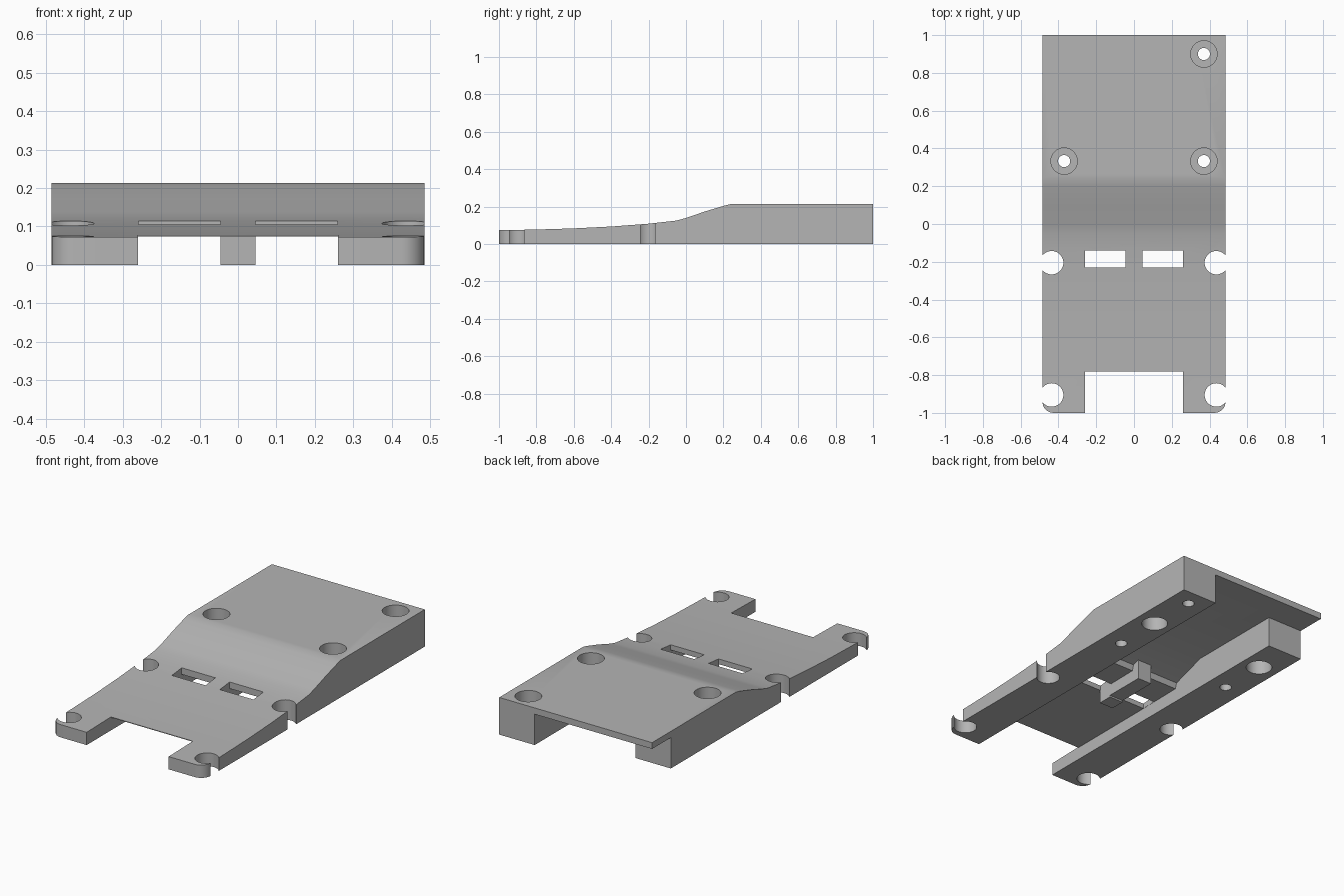
import bpy
import bmesh
from mathutils import Matrix, Vector

cube = bpy.data.objects.get("Cube")
if cube:
    bpy.data.objects.remove(cube, do_unlink=True)

grey = bpy.data.materials.new("matte grey")
grey.use_nodes = True
grey.diffuse_color = (0.46, 0.46, 0.46, 1)
grey.node_tree.nodes["Principled BSDF"].inputs["Base Color"].default_value = grey.diffuse_color


def make_object(name, bm):
    bmesh.ops.recalc_face_normals(bm, faces=bm.faces)
    mesh = bpy.data.meshes.new(name)
    bm.to_mesh(mesh)
    bm.free()
    mesh.materials.append(grey)
    obj = bpy.data.objects.new(name, mesh)
    bpy.context.collection.objects.link(obj)
    return obj


def side_profile(points, x0, x1):
    """Extrude a closed (y, z) outline along x."""
    bm = bmesh.new()
    face = bm.faces.new([bm.verts.new((x0, y, z)) for y, z in points])
    out = bmesh.ops.extrude_face_region(bm, geom=[face])
    verts = [v for v in out["geom"] if isinstance(v, bmesh.types.BMVert)]
    bmesh.ops.translate(bm, verts=verts, vec=(x1 - x0, 0, 0))
    return bm


def box(x0, x1, y0, y1, z0, z1):
    return side_profile([(y0, z0), (y1, z0), (y1, z1), (y0, z1)], x0, x1)


def cylinder(x, y, radius, z0, z1):
    bm = bmesh.new()
    bmesh.ops.create_cone(bm, cap_ends=True, segments=48, radius1=radius, radius2=radius,
                          depth=z1 - z0, matrix=Matrix.Translation((x, y, (z0 + z1) / 2)))
    return bm


def cut(target, name, bm):
    cutter = make_object(name, bm)
    mod = target.modifiers.new(name, "BOOLEAN")
    mod.operation = "DIFFERENCE"
    mod.solver = "EXACT"
    mod.object = cutter
    bpy.context.view_layer.objects.active = target
    bpy.ops.object.modifier_apply(modifier=mod.name)
    bpy.data.objects.remove(cutter, do_unlink=True)


HALF = 0.485   # half width of the body
INNER = 0.26   # half width of the channel
TOP = 0.213

# Body: gently rising front deck, ramp, flat rear deck
top_line = [(1, TOP), (0.24, TOP), (0.2, 0.203), (0.1, 0.173), (0, 0.139), (-0.05, 0.125),
            (-0.2, 0.108), (-0.4, 0.093), (-0.6, 0.083), (-0.8, 0.077), (-1, 0.073)]
bm = side_profile([(-1, 0), (1, 0)] + top_line, -HALF, HALF)
corners = [e for e in bm.edges if all(v.co.y < -0.99 for v in e.verts)
           and abs(e.verts[0].co.x - e.verts[1].co.x) < 0.01]
bmesh.ops.bevel(bm, geom=corners, offset=0.06, segments=8, profile=0.5, affect="EDGES")
body = make_object("body", bm)

# Channel under the deck, leaving two side rails
ceiling = [(1.1, 0.177), (0.25, 0.177), (0.05, 0.112), (0.04, 0.08), (-0.3, 0.075), (-1.1, 0.073)]
cut(body, "channel_cutter", side_profile([(-1.1, -0.1), (1.1, -0.1)] + ceiling, -INNER, INNER))

# Front opening and shortened rear rail on one side
cut(body, "front_opening_cutter", box(-INNER, INNER, -1.1, -0.78, -0.1, 0.3))
cut(body, "rail_end_cutter", box(-0.6, -INNER + 0.001, 0.83, 1.1, -0.1, 0.177))

for side in (-1, 1):
    # Slots beside the centre block
    x0, x1 = sorted((side * 0.045, side * 0.259))
    cut(body, "slot_cutter", box(x0, x1, -0.23, -0.14, -0.1, 0.3))
    # Open round notches on the outer edges
    for y in (-0.905, -0.205):
        cut(body, "notch_cutter", cylinder(side * 0.436, y, 0.062, -0.1, 0.3))
    # Blind round pocket under each rail
    cut(body, "pocket_cutter", cylinder(side * 0.37, 0.615, 0.07, -0.1, 0.1))

# Counterbored screw holes
for x, y in ((0.37, 0.9), (0.37, 0.333), (-0.37, 0.333)):
    cut(body, "counterbore_cutter", cylinder(x, y, 0.07, 0.09, 0.3))
    cut(body, "screw_hole_cutter", cylinder(x, y, 0.032, -0.1, 0.3))

# Centre block hanging under the deck, with a small front lip
center_block = make_object("center_block", side_profile(
    [(-0.235, 0), (-0.15, 0), (-0.15, 0.01), (0.09, 0.01), (0.09, 0.145), (0, 0.12), (-0.235, 0.09)],
    -0.045, 0.045))

# Smooth the round walls, keep the edges sharp
bpy.ops.object.select_all(action="DESELECT")
body.select_set(True)
bpy.context.view_layer.objects.active = body
bpy.ops.object.shade_smooth_by_angle(angle=0.35)
